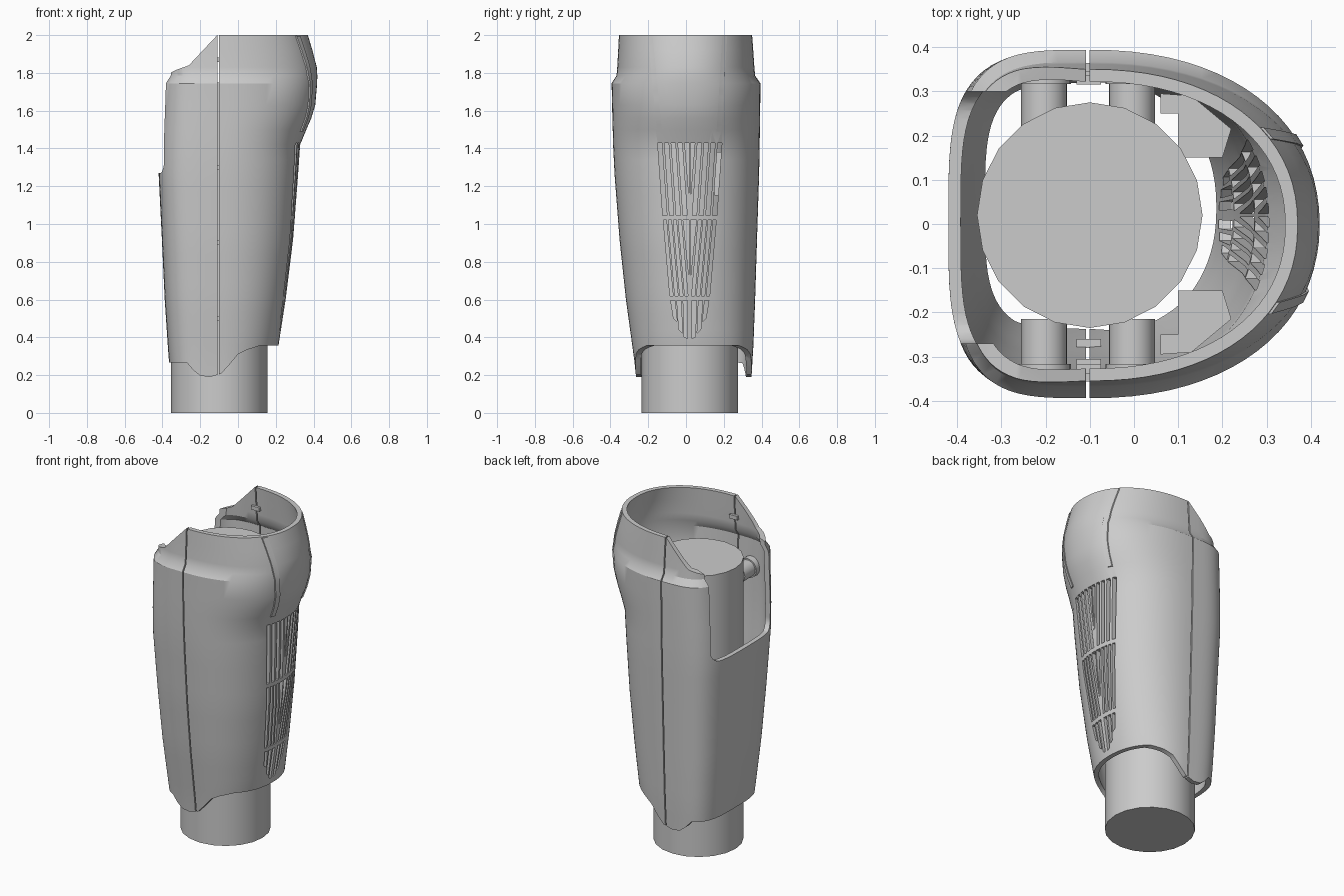
import bpy, bmesh, math
from mathutils import Vector

if "Cube" in bpy.data.objects:
    bpy.data.objects.remove(bpy.data.objects["Cube"])

XC = -0.10      # split line between front and rear halves
WALL = 0.028

# Shell stations: z, rear x, front x, y min, y max
STATIONS = [
    (0.15, -.355, .160, -.260, .345), (0.28, -.366, .195, -.274, .352),
    (0.36, -.372, .215, -.285, .357), (0.60, -.388, .252, -.318, .366),
    (0.92, -.403, .292, -.352, .376), (1.26, -.420, .318, -.378, .387),
    (1.42, -.418, .329, -.386, .390), (1.50, -.415, .362, -.388, .391),
    (1.56, -.412, .388, -.390, .392), (1.63, -.409, .409, -.391, .393),
    (1.745, -.404, .419, -.394, .394), (1.785, -.384, .420, -.368, .366),
    (1.83, -.383, .417, -.364, .362), (1.92, -.379, .394, -.359, .356),
    (2.00, -.375, .370, -.355, .350)]


def section(z):
    for a, b in zip(STATIONS, STATIONS[1:]):
        if z <= b[0] + 1e-6:
            t = (z - a[0]) / (b[0] - a[0])
            return [p + (q - p) * t for p, q in zip(a[1:], b[1:])]


def ring(z, inset, n=80):
    xl, xr, y0, y1 = section(z)
    pts = []
    for i in range(n):
        c, s = math.cos(2 * math.pi * i / n), math.sin(2 * math.pi * i / n)
        e = 2 / (2.2 if c > 0 else 3.7)
        a = (xr - XC if c > 0 else XC - xl) - inset
        pts.append((XC + math.copysign(a * abs(c) ** e, c),
                    (y0 + y1) / 2 + math.copysign(((y1 - y0) / 2 - inset) * abs(s) ** e, s), z))
    return pts


def front_x(y, z):
    xl, xr, y0, y1 = section(z)
    v = abs(y - (y0 + y1) / 2) / ((y1 - y0) / 2)
    return XC + (xr - XC) * (1 - v ** 2.2) ** (1 / 2.2)


def finish(name, bm):
    bmesh.ops.recalc_face_normals(bm, faces=bm.faces)
    me = bpy.data.meshes.new(name)
    bm.to_mesh(me)
    bm.free()
    ob = bpy.data.objects.new(name, me)
    bpy.context.scene.collection.objects.link(ob)
    return ob


def loft(name, rings, closed=False):
    bm = bmesh.new()
    vs = [[bm.verts.new(p) for p in r] for r in rings]
    n, m = len(vs[0]), len(vs)
    for j in range(m if closed else m - 1):
        a, b = vs[j], vs[(j + 1) % m]
        for i in range(n):
            k = (i + 1) % n
            bm.faces.new((a[i], a[k], b[k], b[i]))
    if not closed:
        bm.faces.new(vs[0])
        bm.faces.new(vs[-1])
    return finish(name, bm)


def prisms(name, polys, axis, lo, hi):
    """Extrude 2D outlines along one axis, all in one mesh."""
    bm = bmesh.new()
    def place(p, d):
        v = list(p)
        v.insert(axis, d)
        return v
    for poly in polys:
        f = bm.faces.new([bm.verts.new(place(p, lo)) for p in poly])
        ext = bmesh.ops.extrude_face_region(bm, geom=[f])["geom"]
        move = Vector(place((0, 0), hi - lo))
        bmesh.ops.translate(bm, vec=move, verts=[g for g in ext if isinstance(g, bmesh.types.BMVert)])
    return finish(name, bm)


def rect(a0, a1, b0, b1):
    return [(a0, b0), (a1, b0), (a1, b1), (a0, b1)]


def smooth(ob, angle=30):
    bpy.ops.object.select_all(action='DESELECT')
    ob.select_set(True)
    bpy.context.view_layer.objects.active = ob
    bpy.ops.object.shade_smooth_by_angle(angle=math.radians(angle))


def cut(ob, cutter):
    cutter.hide_render = True
    mod = ob.modifiers.new("cut", 'BOOLEAN')
    mod.operation, mod.solver, mod.object = 'DIFFERENCE', 'EXACT', cutter
    bpy.context.view_layer.objects.active = ob
    bpy.ops.object.modifier_apply(modifier=mod.name)
    bpy.data.objects.remove(cutter)


def cylinder(name, r, depth, loc, sides, rot=(0, 0, 0)):
    bpy.ops.mesh.primitive_cylinder_add(vertices=sides, radius=r, depth=depth, location=loc, rotation=rot)
    ob = bpy.context.object
    ob.name = name
    smooth(ob)
    return ob


# Outer shell: closed wall lofted up the outside and down the inside
zs = []
for a, b in zip(STATIONS, STATIONS[1:]):
    steps = max(1, round((b[0] - a[0]) / 0.09))
    zs += [a[0] + (b[0] - a[0]) * i / steps for i in range(steps)]
zs.append(2.0)
shell = loft("shin_shell", [ring(z, 0) for z in zs] + [ring(z, WALL) for z in reversed(zs)], True)

# Scalloped bottom edge and sloping top edge
cut(shell, prisms("bottom_trim", [[
    (-.6, .05), (-.6, .272), (-.27, .265), (-.235, .225), (-.2, .197), (-.15, .19), (-.09, .207),
    (-.05, .25), (0, .31), (.05, .335), (.12, .357), (.6, .36), (.6, .05)]], 1, -1, 1))
cut(shell, prisms("top_trim", [[
    (-.6, 1.79), (-.38, 1.79), (-.33, 1.815), (-.26, 1.84), (-.185, 1.92), (-.105, 2.005),
    (-.105, 2.1), (-.6, 2.1)]], 1, -1, 1))

# Rear opening with rounded lower corners
R = 0.06
window = [(-.27, 2.1)]
for cy, start in ((-.27 + R, 180), (.30 - R, 270)):
    for i in range(6):
        t = math.radians(start + 18 * i)
        window.append((cy + R * math.cos(t), 1.27 + R + R * math.sin(t)))
window.append((.30, 2.1))
cut(shell, prisms("window_trim", [window], 0, -.7, -.2))

# Split line between the halves
cut(shell, prisms("seam_trim", [rect(XC - .008, XC - .001, .0, 2.2)], 1, -1, 1))

# Front grille: two blocks of slanted slots with a V in the middle, and a rounded end block
CY, slots = 0.02, []
for s in (-1, 1):
    for zt, zb, wt, wb in ((1.43, 1.045, .17, .143), (1.02, .62, .14, .105)):
        pitch = wb / 4
        w = pitch * .62
        for k in range(4):
            t, b = wt - k * pitch, wb - k * pitch
            slots.append([(CY + s * t, zt), (CY + s * (t - w), zt), (CY + s * (b - w), zb), (CY + s * b, zb)])
        slots.append([(CY + s * .004, zt), (CY + s * (wt - wb), zt), (CY + s * .004, zb + .1)])
    for k in range(3):
        o, i = .101 - k * .033, .079 - k * .033
        end = lambda y: .39 + 15 * y * y
        slots.append([(CY + s * o, .595), (CY + s * i, .595),
                      (CY + s * i * .85, end(i)), (CY + s * o * .85, end(o * .85))])
cut(shell, prisms("grille_trim", slots, 0, .1, .7))
smooth(shell)

# Raised strips down each side of the knee bulge
for name, ya, yb in (("knee_strip_front", -.19, -.14), ("knee_strip_back", .205, .175)):
    rings = []
    for i in range(15):
        z = 1.49 + .505 * i / 14
        y = yb + (ya - yb) * i / 14
        l, r = y - .013, y + .013
        rings.append([(front_x(l, z) + .007, l, z), (front_x(r, z) + .007, r, z),
                      (front_x(r, z) - .015, r, z), (front_x(l, z) - .015, l, z)])
    smooth(loft(name, rings))

# Inner pylon
cylinder("inner_pylon", .255, 1.75, (-.10, .02, .875), 20)

# Mounting pegs with collars, inner brackets and seam clips on both sides
bracket = [(.06, .295), (.06, .25), (.10, .25), (.10, .15), (.20, .15), (.22, .215), (.13, .29)]
for s, side in ((-1, "front"), (1, "back")):
    for x in (-.203, -.005):
        cylinder("mount_peg_" + side, .052, .15, (x, s * .29, 1.58), 24, (math.pi / 2, 0, 0))
        cylinder("peg_collar_" + side, .060, .05, (x, s * .342, 1.58), 24, (math.pi / 2, 0, 0))
    prisms("inner_bracket_" + side, [[(x, s * y) for x, y in bracket]], 2, 1.15, 1.38)
    for z in (.5, .9, 1.3, 1.87):
        y = section(z)[3 if s > 0 else 2] - s * (WALL + .006)
        prisms("seam_clip_" + side, [rect(XC - .03, XC + .025, y - .01, y + .01)], 2, z - .012, z + .012)
